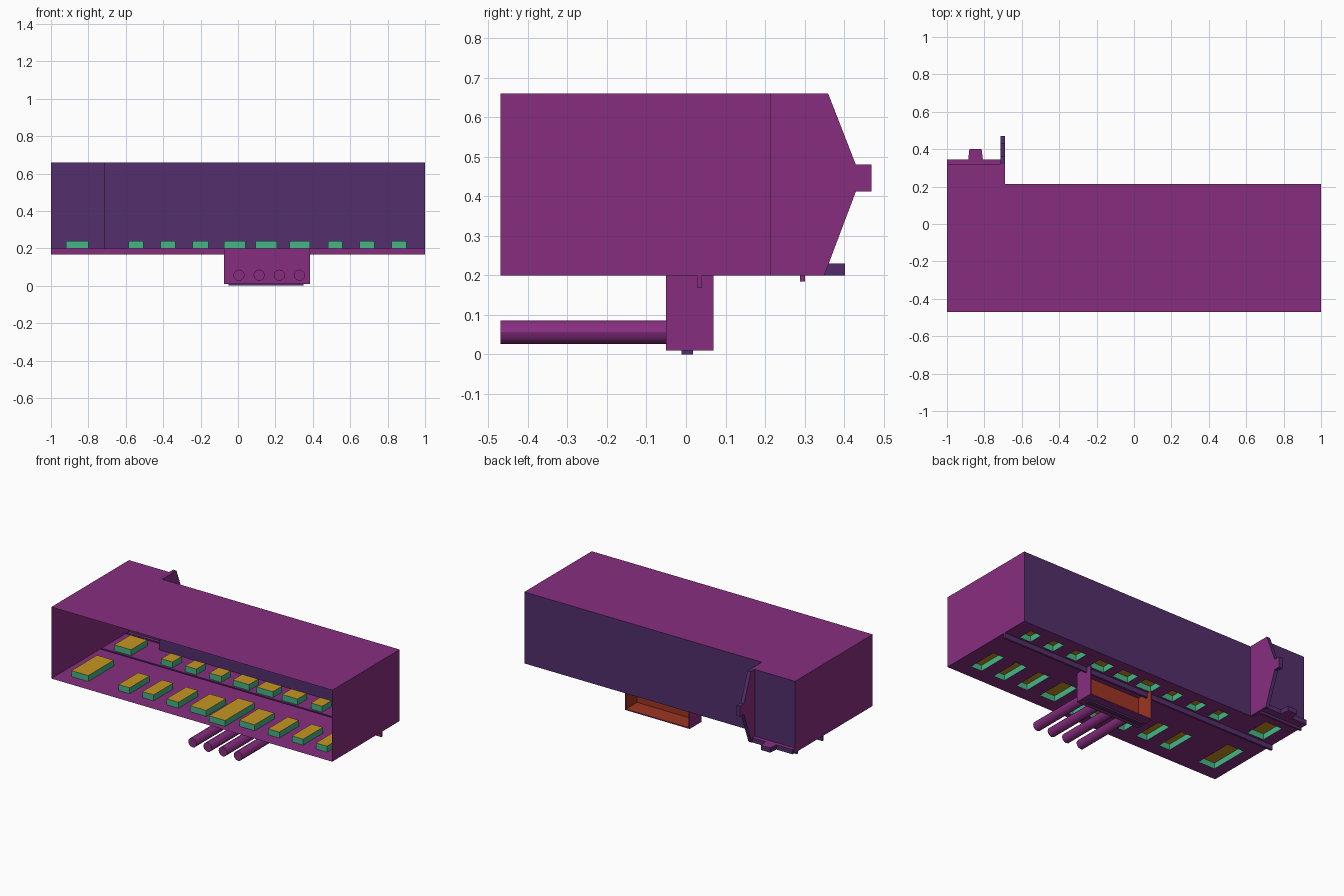
import bpy, bmesh, math

if "Cube" in bpy.data.objects:
    bpy.data.objects.remove(bpy.data.objects["Cube"])

def mat(name, c):
    m = bpy.data.materials.new(name)
    m.diffuse_color = (*c, 1)
    m.use_nodes = True
    m.node_tree.nodes["Principled BSDF"].inputs["Base Color"].default_value = m.diffuse_color
    return m

PURPLE = mat("purple", (0.245, 0.027, 0.215))
INDIGO = mat("indigo", (0.088, 0.028, 0.15))
GREEN = mat("green", (0.06, 0.46, 0.24))
GOLD = mat("gold", (0.56, 0.30, 0.015))
RED = mat("red", (0.34, 0.036, 0.016))

def build(name, polys, mats):
    """polys: list of (corner points, material slot)"""
    bm = bmesh.new()
    for pts, k in polys:
        bm.faces.new([bm.verts.new(p) for p in pts]).material_index = k
    bmesh.ops.remove_doubles(bm, verts=bm.verts, dist=1e-5)
    me = bpy.data.meshes.new(name)
    bm.to_mesh(me)
    bm.free()
    for m in mats:
        me.materials.append(m)
    ob = bpy.data.objects.new(name, me)
    bpy.context.collection.objects.link(ob)
    return ob

def pan(rect, z0, z1, side, cap, back=None):
    """Walls from z0 to z1 around a rectangle, closed at z1, open at z0"""
    x0, x1, y0, y1 = rect
    c = [(x0, y0), (x1, y0), (x1, y1), (x0, y1)]
    lo, hi = min(z0, z1), max(z0, z1)
    out = []
    for i in range(4):
        a, b = c[i], c[(i + 1) % 4]
        k = back if (i == 2 and back is not None) else side
        out.append(([(*a, lo), (*b, lo), (*b, hi), (*a, hi)], k))
    lid = [(*p, z1) for p in c]
    out.append((lid if z1 > z0 else lid[::-1], cap))
    return out

def prism(profile, lo, hi, place):
    """Extruded profile: caps in slot 0, rim in slot 1"""
    out = [([place(p, h) for p in profile], 0) for h in (lo, hi)]
    for a, b in zip(profile, profile[1:] + profile[:1]):
        out.append(([place(a, lo), place(b, lo), place(b, hi), place(a, hi)], 1))
    return out

def fix_normals(ob):
    bm = bmesh.new()
    bm.from_mesh(ob.data)
    bmesh.ops.recalc_face_normals(bm, faces=bm.faces)
    bm.to_mesh(ob.data)
    bm.free()

F, T = 0.20, 0.66                       # floor and roof heights
YF, YB, YE = -0.47, 0.215, 0.32         # front, back wall, bay back wall
XB = -0.69                              # inner side of the bay

# roof and walls, open at the front
def wall(a, b):
    return [(*a, F), (*b, F), (*b, T), (*a, T)]

roof = [(-1, YF), (1, YF), (1, YB), (XB, YB), (XB, YE), (-1, YE)]
build("roof_and_walls", [
    ([(*p, T) for p in roof], 0),
    (wall((1, YF), (1, YB)), 0),
    (wall((-1, YE), (-1, YF)), 0),
    (wall((1, YB), (XB, YB)), 1),
    (wall((XB, YE), (-1, YE)), 1)], [PURPLE, INDIGO])

# raised panels in two rows
panels = [(-0.92, -0.80, -0.38, -0.12), (-0.92, -0.80, 0.055, 0.22)]
for x, w in [(-0.545, 0.08), (-0.375, 0.08), (-0.20, 0.085), (-0.018, 0.115),
             (0.152, 0.115), (0.33, 0.11), (0.52, 0.08), (0.69, 0.08), (0.86, 0.08)]:
    y0, y1 = (-0.43, -0.13) if abs(x - 0.152) < 0.01 else (-0.38, -0.18)
    panels.append((x - w / 2, x + w / 2, y0, y1))
    panels.append((x - w / 2, x + w / 2, 0.055, 0.15))
grooves = [((-1, 1, 0.028, 0.041), 0.168), ((-1, -0.70, 0.288, 0.301), 0.184)]

# floor sheet with openings below the panels and above the grooves
holes = panels + [g[0] for g in grooves]
xs = sorted({round(v, 4) for h in holes for v in h[:2]} | {-1, XB, 1})
ys = sorted({round(v, 4) for h in holes for v in h[2:]} | {YF, YB, YE})
cells = []
for xa, xb in zip(xs, xs[1:]):
    for ya, yb in zip(ys, ys[1:]):
        cx, cy = (xa + xb) / 2, (ya + yb) / 2
        if cx > XB and cy > YB:
            continue
        if any(h[0] < cx < h[1] and h[2] < cy < h[3] for h in holes):
            continue
        cells.append(([(xa, ya, F), (xb, ya, F), (xb, yb, F), (xa, yb, F)], 0))
build("floor", cells, [PURPLE])

build("raised_panels", [f for p in panels for f in pan(p, F, 0.238, 0, 1)],
      [GREEN, GOLD])
build("floor_grooves", [f for r, z in grooves for f in pan(r, F, z, 0, 0, 1)],
      [PURPLE, INDIGO])

# pointed side plate of the bay, with a small tongue
plate = [(YB, F), (0.35, F), (0.43, 0.412), (0.47, 0.412), (0.47, 0.48),
         (0.43, 0.48), (0.36, T), (YB, T)]
fix_normals(build("bay_side_plate",
                  prism(plate, -0.714, XB, lambda p, h: (h, p[0], p[1])),
                  [PURPLE, INDIGO]))

# low ledge behind the bay, with its own tongue
ledge = [(-1, YE), (-0.714, YE), (-0.714, 0.346), (-0.808, 0.346), (-0.815, 0.402),
         (-0.88, 0.402), (-0.886, 0.346), (-1, 0.346)]
fix_normals(build("bay_ledge",
                  prism(ledge, F, 0.23, lambda p, h: (p[0], p[1], h)),
                  [PURPLE, INDIGO]))

# hanging box: purple outside, red inside, open at the back
def open_back(x0, x1, z0, z1, y0, y1, k):
    c = [(x0, z0), (x1, z0), (x1, z1), (x0, z1)]
    out = [([(x, y0, z) for x, z in c], k)]
    for i in (3, 0, 1):
        a, b = c[i], c[(i + 1) % 4]
        out.append(([(a[0], y0, a[1]), (a[0], y1, a[1]),
                     (b[0], y1, b[1]), (b[0], y0, b[1])], k))
    return out

t, X0, X1, Z0, Y0, Y1 = 0.007, -0.075, 0.385, 0.01, -0.05, 0.07
box = open_back(X0, X1, Z0, F, Y0, Y1, 0)
box += [(f[::-1], k) for f, k in open_back(X0 + t, X1 - t, Z0 + t, F, Y0 + t, Y1, 1)]
outer = [(X0, F), (X0, Z0), (X1, Z0), (X1, F)]
inner = [(X0 + t, F), (X0 + t, Z0 + t), (X1 - t, Z0 + t), (X1 - t, F)]
for i in range(3):
    box.append(([(x, Y1, z) for x, z in
                 (outer[i], inner[i], inner[i + 1], outer[i + 1])], 0))
build("hanging_box", box, [PURPLE, RED])

# plain strip below the box
build("box_underside_strip",
      pan((-0.05, 0.35, -0.012, 0.018), Z0, 0.0, 0, 0), [INDIGO])

# four rods running forward from the box
for i in range(4):
    bpy.ops.mesh.primitive_cylinder_add(
        vertices=12, radius=0.03, depth=0.42,
        location=(0.005 + i * 0.108, -0.26, 0.056), rotation=(math.pi / 2, 0, 0))
    rod = bpy.context.object
    rod.name = f"rod_{i + 1}"
    rod.data.materials.append(PURPLE)
    bpy.ops.object.shade_smooth_by_angle()
